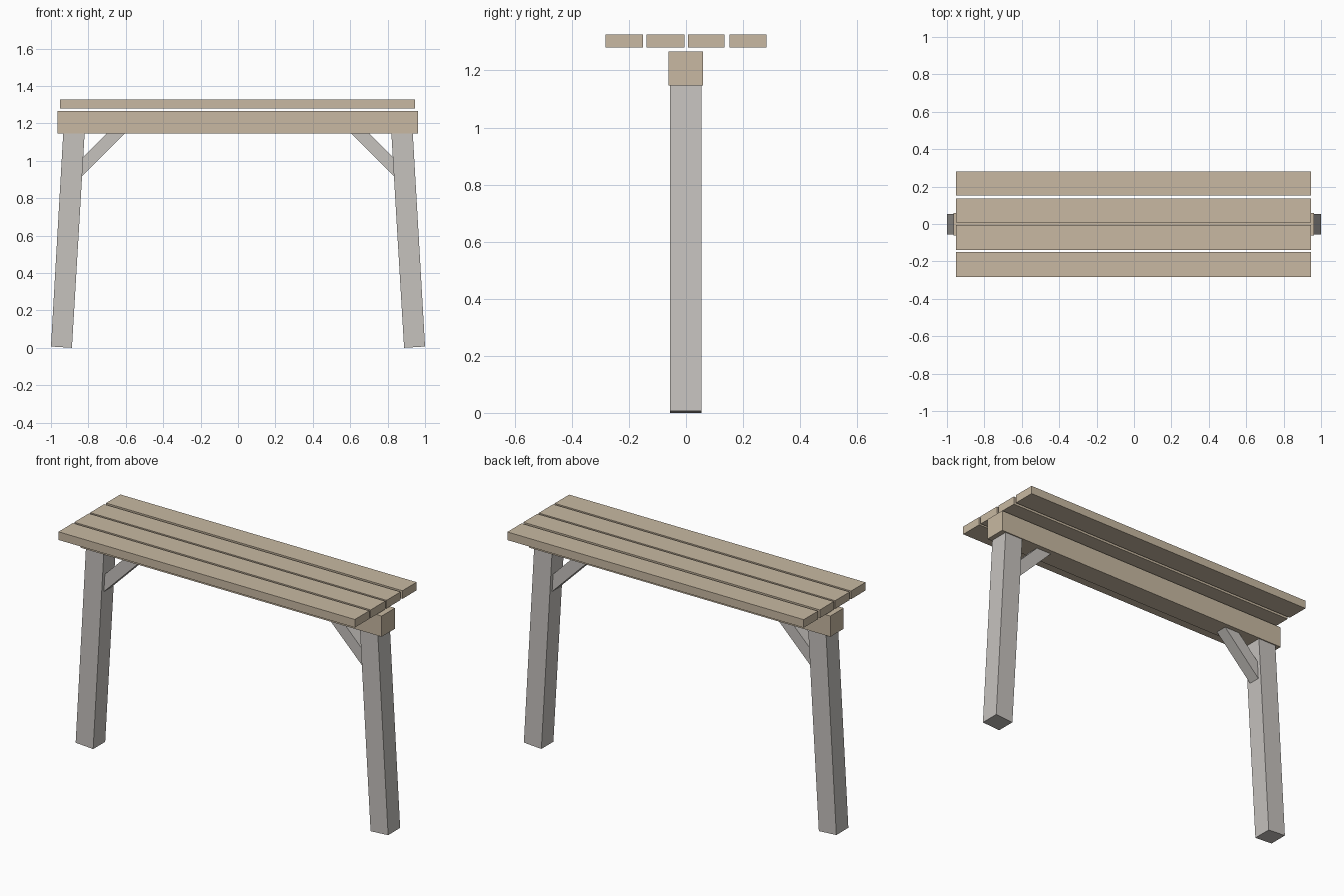
import bpy
import bmesh

cube = bpy.data.objects.get("Cube")
if cube:
    bpy.data.objects.remove(cube, do_unlink=True)


def make_material(name, color):
    mat = bpy.data.materials.new(name)
    mat.use_nodes = True
    mat.diffuse_color = color
    mat.node_tree.nodes["Principled BSDF"].inputs["Base Color"].default_value = color
    return mat


tan_wood = make_material("tan wood", (0.58, 0.485, 0.36, 1))
grey_wood = make_material("grey wood", (0.565, 0.54, 0.515, 1))


def prism(name, profile, y0, y1, mat):
    """Extrude an x-z profile from y0 to y1."""
    bm = bmesh.new()
    face = bm.faces.new([bm.verts.new((x, y0, z)) for x, z in profile])
    side = bmesh.ops.extrude_face_region(bm, geom=[face])
    moved = [v for v in side["geom"] if isinstance(v, bmesh.types.BMVert)]
    bmesh.ops.translate(bm, verts=moved, vec=(0, y1 - y0, 0))
    bmesh.ops.recalc_face_normals(bm, faces=bm.faces)
    mesh = bpy.data.meshes.new(name)
    bm.to_mesh(mesh)
    bm.free()
    mesh.materials.append(mat)
    obj = bpy.data.objects.new(name, mesh)
    bpy.context.collection.objects.link(obj)
    return obj


def rect(x0, x1, z0, z1):
    return [(x0, z0), (x1, z0), (x1, z1), (x0, z1)]


# Four top planks
plank_spans = [(-0.283, -0.151), (-0.138, -0.005), (0.007, 0.135), (0.152, 0.282)]
for i, (y0, y1) in enumerate(plank_spans, 1):
    prism(f"top_plank_{i}", rect(-0.951, 0.946, 1.28, 1.327), y0, y1, tan_wood)

# Central beam under the planks
prism("beam", rect(-0.966, 0.963, 1.147, 1.267), -0.062, 0.06, tan_wood)

# Splayed legs and diagonal braces, mirrored on both ends
leg_profile = [(0.888, 0), (1.0, 0.007), (0.934, 1.155), (0.82, 1.148)]
brace_profile = [(0.834, 0.917), (0.602, 1.149), (0.698, 1.149), (0.836, 1.011)]
for side, sign in (("left", 1), ("right", -1)):
    prism(f"{side}_leg", [(sign * x, z) for x, z in leg_profile], -0.056, 0.054, grey_wood)
    prism(f"{side}_brace", [(sign * x, z) for x, z in brace_profile], -0.035, 0.033, grey_wood)
